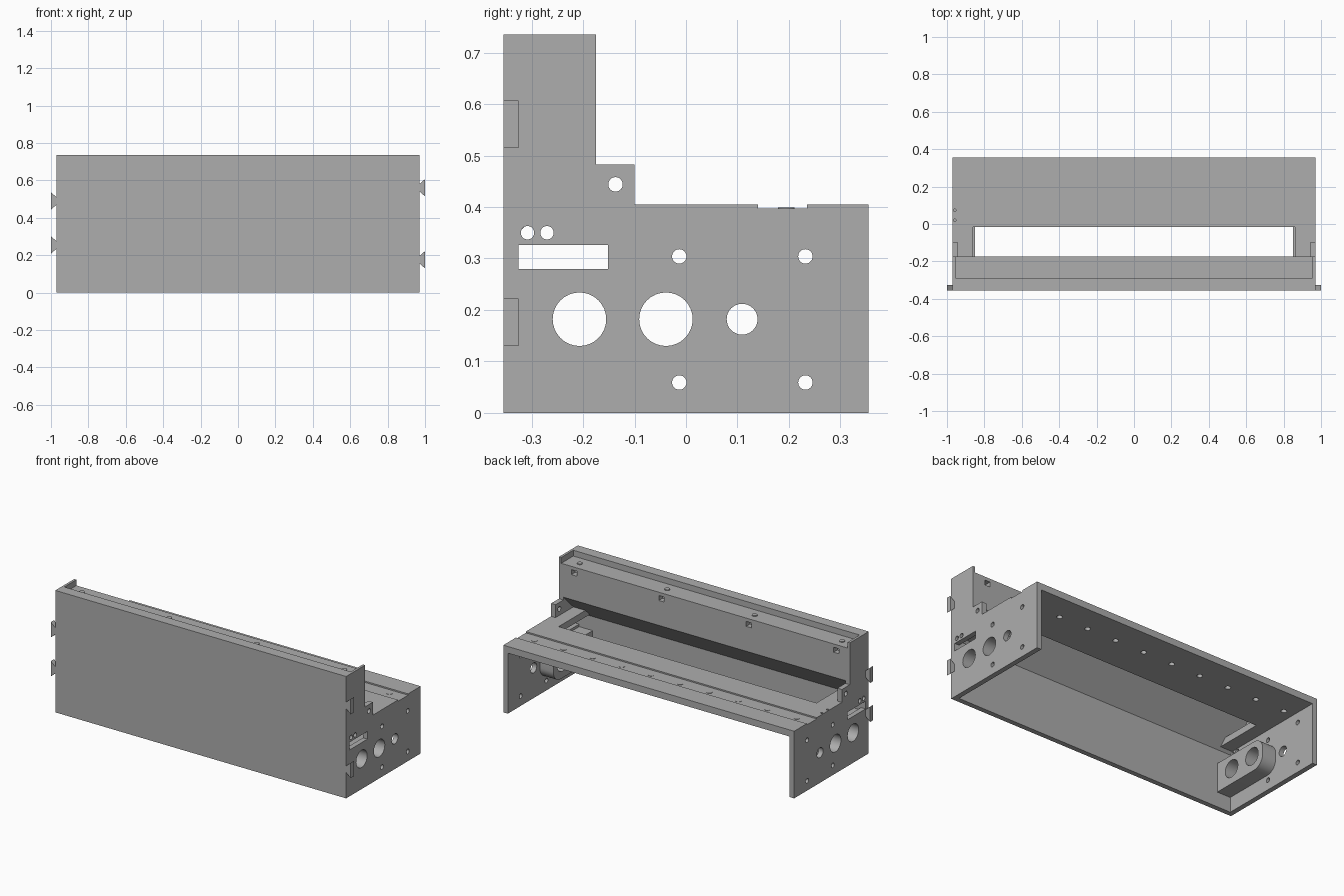
import bpy, bmesh, math
from mathutils import Vector

cube = bpy.data.objects.get("Cube")
if cube:
    bpy.data.objects.remove(cube, do_unlink=True)

grey = bpy.data.materials.new("plain_grey")
grey.use_nodes = True
colour = (0.42, 0.42, 0.42, 1)
grey.diffuse_color = colour
grey.node_tree.nodes["Principled BSDF"].inputs["Base Color"].default_value = colour


def place(axis, u, v, t):
    """Put profile point (u, v) at distance t along the axis."""
    return Vector({"x": (t, u, v), "y": (u, t, v), "z": (u, v, t)}[axis])


def add_prism(bm, axis, profile, a, b):
    low = [bm.verts.new(place(axis, u, v, a)) for u, v in profile]
    high = [bm.verts.new(place(axis, u, v, b)) for u, v in profile]
    bm.faces.new(low)
    bm.faces.new(high)
    n = len(profile)
    for i in range(n):
        j = (i + 1) % n
        bm.faces.new((low[i], low[j], high[j], high[i]))


def rect(u0, u1, v0, v1):
    return [(u0, v0), (u1, v0), (u1, v1), (u0, v1)]


def arc(u, v, r, start=0, sweep=360, n=32):
    return [(u + r * math.cos(math.radians(start + sweep * i / n)),
             v + r * math.sin(math.radians(start + sweep * i / n)))
            for i in range(n if sweep == 360 else n + 1)]


def make(name, prisms, cuts=()):
    """Build an object from prisms, then subtract the cut prisms."""
    def mesh_object(label, parts):
        bm = bmesh.new()
        for part in parts:
            add_prism(bm, *part)
        bmesh.ops.recalc_face_normals(bm, faces=bm.faces)
        mesh = bpy.data.meshes.new(label)
        bm.to_mesh(mesh)
        bm.free()
        ob = bpy.data.objects.new(label, mesh)
        bpy.context.collection.objects.link(ob)
        return ob

    ob = mesh_object(name, prisms)
    ob.data.materials.append(grey)
    bpy.ops.object.select_all(action="DESELECT")
    ob.select_set(True)
    bpy.context.view_layer.objects.active = ob
    if cuts:
        cutter = mesh_object(name + "_cutter", cuts)
        cutter.data.materials.append(grey)
        cutter.hide_render = True
        mod = ob.modifiers.new("cuts", "BOOLEAN")
        mod.operation = "DIFFERENCE"
        mod.solver = "EXACT"
        mod.object = cutter
        bpy.ops.object.modifier_apply(modifier=mod.name)
        bpy.data.objects.remove(cutter, do_unlink=True)
    bpy.ops.object.shade_smooth_by_angle(angle=math.radians(30))
    return ob


FRONT, WALL, BACK = -0.355, -0.325, 0.355
INNER, OUTER = 0.94, 0.97
TOP, DECK, REAR = 0.735, 0.405, -0.175

# Shared recesses: the shelf in the upper beam and the groove in the deck
shelf = ("z", rect(-0.955, 0.955, -0.29, -0.1), 0.70, 0.8)
groove = ("z", rect(-1.1, 1.1, 0.14, 0.235), 0.397, 0.5)

# Front wall with the upper beam and its sloped underside
screws = [-0.88 + 0.583 * i for i in range(4)]
beam_cuts = [shelf]
for x in screws:
    beam_cuts.append(("z", arc(x, -0.23, 0.015), 0.62, 0.705))
    beam_cuts.append(("y", rect(x - 0.018, x + 0.018, 0.65, 0.68), -0.21, -0.1))
make("front_wall",
     [("x", [(FRONT, 0), (WALL, 0), (WALL, 0.35), (REAR, 0.5),
             (REAR, TOP), (FRONT, TOP)], -INNER, INNER)], beam_cuts)

# Top deck with long opening, groove and a row of holes
deck_cuts = [groove, ("z", rect(-0.86, 0.86, -0.4, -0.015), 0.3, 0.5)]
for i in range(10):
    deck_cuts.append(("z", arc(-0.875 + 0.1943 * i, 0.195, 0.016), 0.3, 0.399))
make("top_deck", [("x", rect(WALL, BACK, 0.365, DECK), -INNER, INNER)], deck_cuts)

# End plates, bosses and dovetails on both sides
end_profile = [(FRONT, 0), (BACK, 0), (BACK, DECK), (-0.1, DECK),
               (-0.1, 0.483), (REAR, 0.483), (REAR, TOP), (FRONT, TOP)]
bores = [(-0.207, 0.182, 0.052), (-0.039, 0.182, 0.052)]
small = [(0.109, 0.182, 0.03), (-0.137, 0.444, 0.014),
         (-0.308, 0.35, 0.013), (-0.27, 0.35, 0.013)]
small += [(y, z, 0.014) for y in (-0.013, 0.232) for z in (0.059, 0.304)]
boss_profile = ([(WALL, 0.265), (WALL, 0.09)]
                + arc(-0.02, 0.16, 0.07, -90, 90, 10)
                + arc(-0.02, 0.195, 0.07, 0, 90, 10))

for side, s, tails in (("left", 1, (0.561, 0.176)), ("right", -1, (0.49, 0.255))):
    cuts = [shelf, groove, ("x", rect(WALL, -0.152, 0.28, 0.326), s * 0.8, s * 1.1)]
    cuts += [("x", arc(y, z, r), s * 0.8, s * 1.1) for y, z, r in bores + small]
    if s < 0:
        cuts += [("z", arc(-0.958, y, 0.007, n=12), 0.37, 0.5) for y in (0.02, 0.073)]
    make(side + "_end_plate", [("x", end_profile, s * INNER, s * OUTER)], cuts)
    make(side + "_boss", [("x", boss_profile, s * 0.85, s * INNER)],
         [("x", arc(y, z, r), s * 0.8, s * 1.1) for y, z, r in bores])
    make(side + "_dovetails",
         [("y", [(s * OUTER, z - 0.02), (s, z - 0.046), (s, z + 0.046),
                 (s * OUTER, z + 0.02)], FRONT, WALL) for z in tails])
